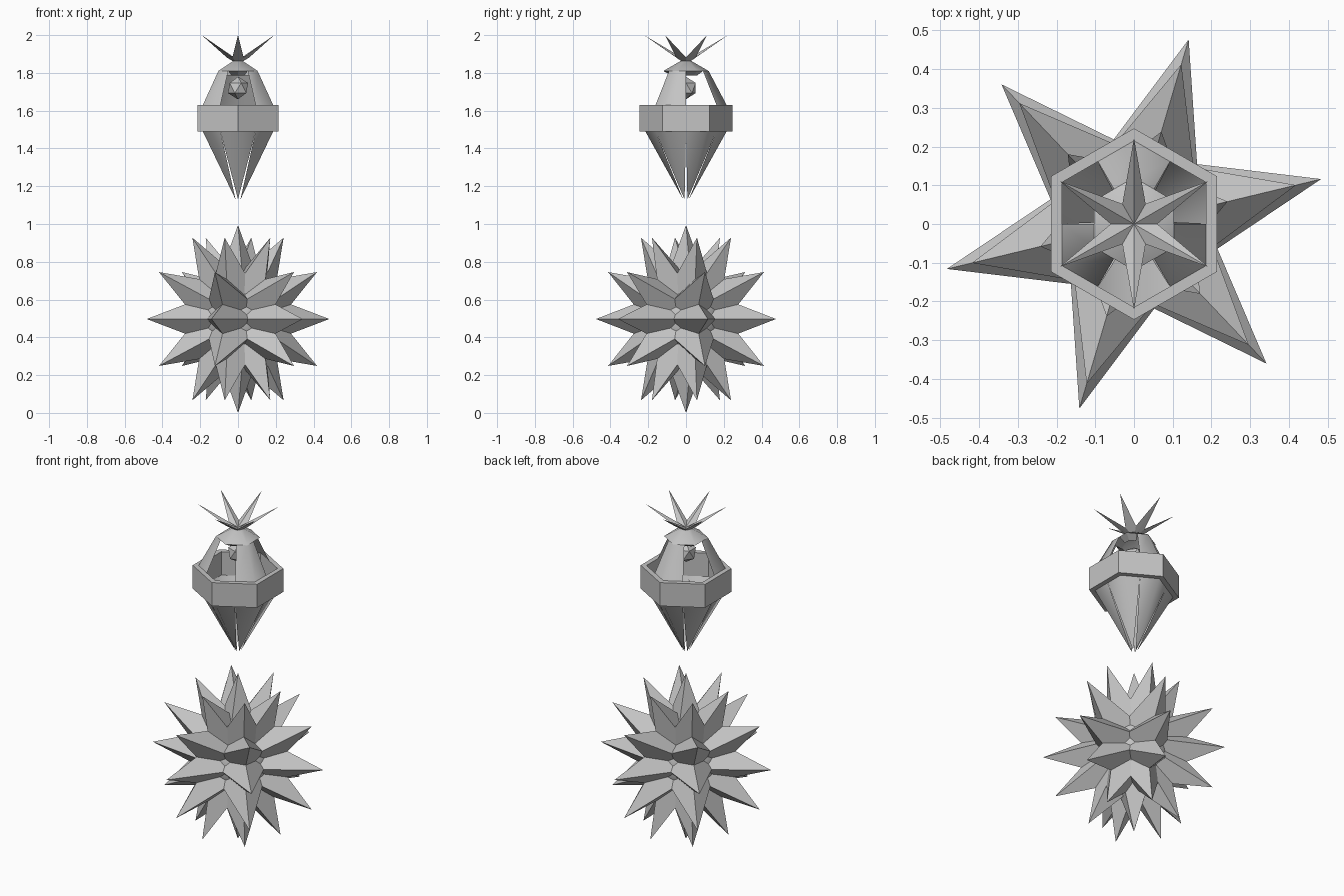
import bpy, bmesh, math
from mathutils import Vector

cube = bpy.data.objects.get("Cube")
if cube:
    bpy.data.objects.remove(cube)

grey = bpy.data.materials.new("plain grey")
grey.use_nodes = True
GREY = (0.55, 0.55, 0.55, 1)
grey.diffuse_color = GREY
grey.node_tree.nodes["Principled BSDF"].inputs["Base Color"].default_value = GREY


def polar(r, degrees, z):
    a = math.radians(degrees)
    return Vector((r * math.cos(a), r * math.sin(a), z))


def finish(name, bm, smooth=False, fix_normals=True):
    if fix_normals:
        bmesh.ops.recalc_face_normals(bm, faces=bm.faces[:])
    mesh = bpy.data.meshes.new(name)
    bm.to_mesh(mesh)
    bm.free()
    mesh.materials.append(grey)
    for poly in mesh.polygons:
        poly.use_smooth = smooth
    obj = bpy.data.objects.new(name, mesh)
    bpy.context.collection.objects.link(obj)
    return obj


def add_face(bm, points):
    return bm.faces.new([bm.verts.new(p) for p in points])


def hex_ring(bm, r, z):
    return [bm.verts.new(polar(r, 30 + 60 * i, z)) for i in range(6)]


def bridge(bm, lower, upper):
    n = len(lower)
    for i in range(n):
        j = (i + 1) % n
        bm.faces.new((lower[i], lower[j], upper[j], upper[i]))


# Spiked ball: four-sided spikes on rows of latitude
BALL = Vector((0, 0, 0.497))
REACH, DEPTH, HALF = 0.497, 0.12, 0.14


def add_spike(bm, lat, az):
    axis = polar(math.cos(math.radians(lat)), az, math.sin(math.radians(lat)))
    east = polar(1, az + 90, 0)
    north = axis.cross(east)
    base = [bm.verts.new(BALL + axis * DEPTH + d * HALF)
            for d in (east, north, -east, -north)]
    tip = bm.verts.new(BALL + axis * REACH)
    for i in range(4):
        bm.faces.new((base[i], base[(i + 1) % 4], tip))
    bm.faces.new(base[::-1])


bm = bmesh.new()
for lat in (-60, -30, 0, 30, 60):
    for k in range(6):
        add_spike(bm, lat, 13.5 + 60 * k)
for lat in (-90, 90):
    add_spike(bm, lat, 13.5)
finish("ball_spikes", bm)

bm = bmesh.new()
bmesh.ops.create_uvsphere(bm, u_segments=24, v_segments=12, radius=0.2)
bmesh.ops.translate(bm, verts=bm.verts[:], vec=BALL)
finish("ball_core", bm, smooth=True)

# Hexagonal band, hollow in the middle
R_OUT, R_IN, Z_LOW, Z_HIGH = 0.247, 0.215, 1.49, 1.63
bm = bmesh.new()
loops = [hex_ring(bm, r, z) for r, z in
         ((R_OUT, Z_LOW), (R_OUT, Z_HIGH), (R_IN, Z_HIGH), (R_IN, Z_LOW))]
for a, b in zip(loops, loops[1:] + loops[:1]):
    bridge(bm, a, b)
finish("hexagonal_band", bm)

FLAT = math.cos(math.radians(30))


def half_hex(r, az, z):
    """Corner of a hexagon with the middles of its two sides."""
    return [polar(r * FLAT, az - 30, z), polar(r, az, z),
            polar(r * FLAT, az + 30, z)]


# Lower blades: folded triangles closing to separate points
bm = bmesh.new()
for k in range(6):
    az = 30 + 60 * k
    left, mid, right = [bm.verts.new(p) for p in half_hex(R_IN, az, Z_LOW)]
    tip = bm.verts.new(polar(0.015, az, 1.13))
    bm.faces.new((mid, left, tip))
    bm.faces.new((right, mid, tip))
finish("lower_blades", bm, smooth=True, fix_normals=False)

# Dome ribs: three folded ribs with windows between
R_CAP, Z_CAP = 0.12, 1.81
bm = bmesh.new()
for az in (90, 210, 330):
    low = [bm.verts.new(p) for p in half_hex(R_IN, az, Z_HIGH)]
    high = [bm.verts.new(p) for p in half_hex(R_CAP, az, Z_CAP)]
    for i in range(2):
        bm.faces.new((low[i], low[i + 1], high[i + 1], high[i]))
finish("dome_ribs", bm, smooth=True, fix_normals=False)

# Dome cap
bm = bmesh.new()
rim = hex_ring(bm, R_CAP, Z_CAP)
top = hex_ring(bm, 0.03, 1.862)
bridge(bm, rim, top)
bm.faces.new(top)
finish("dome_cap", bm, smooth=True, fix_normals=False)

# Lips folded inward above the windows
bm = bmesh.new()
for az in (30, 150, 270):
    outer = half_hex(R_CAP, az, Z_CAP)
    inner = half_hex(0.075, az, 1.785)
    for i in range(2):
        add_face(bm, (outer[i], inner[i], inner[i + 1], outer[i + 1]))
finish("window_lips", bm, fix_normals=False)

# Faceted gem inside the dome
bm = bmesh.new()
bmesh.ops.create_icosphere(bm, subdivisions=1, radius=0.06)
bmesh.ops.translate(bm, verts=bm.verts[:], vec=(0, 0, 1.72))
finish("gem", bm)

# Crown: six-pointed star bent upward
bm = bmesh.new()
ring = []
for k in range(6):
    ring.append(bm.verts.new(polar(0.222, 30 + 60 * k, 2.0)))
    ring.append(bm.verts.new(polar(0.06, 60 + 60 * k, 1.882)))
upper = bm.verts.new((0, 0, 1.868))
lower = bm.verts.new((0, 0, 1.845))
for i in range(12):
    a, b = ring[i], ring[(i + 1) % 12]
    bm.faces.new((a, b, upper))
    bm.faces.new((b, a, lower))
finish("star_crown", bm)
